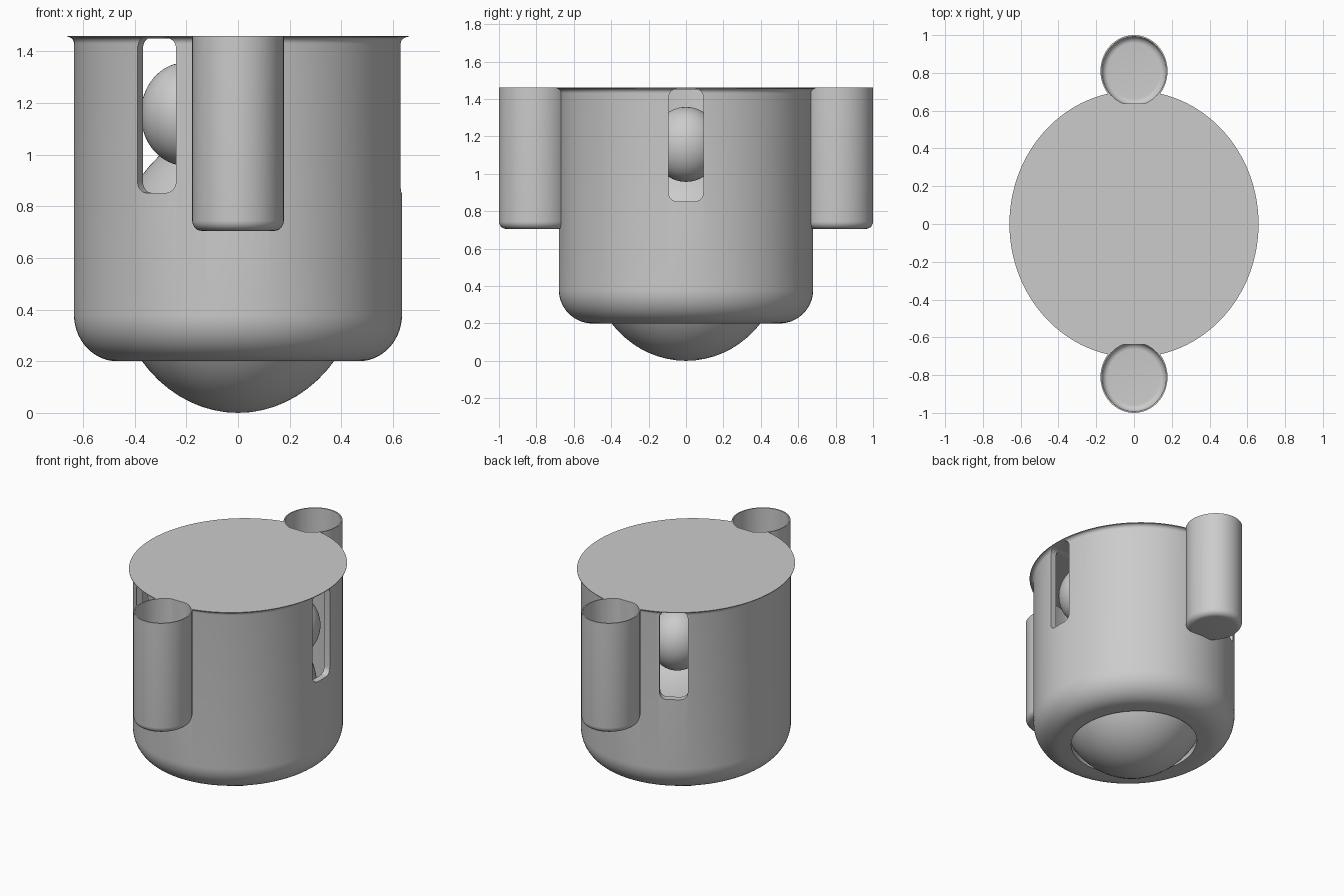
import bpy, bmesh
from math import cos, sin, pi, radians
from mathutils import Matrix, Vector

if "Cube" in bpy.data.objects:
    bpy.data.objects.remove(bpy.data.objects["Cube"])

GREY = (0.6, 0.6, 0.6, 1)
mat = bpy.data.materials.new("plain grey")
mat.use_nodes = True
mat.diffuse_color = GREY
mat.node_tree.nodes["Principled BSDF"].inputs["Base Color"].default_value = GREY

# Every part is round at first, then narrowed slightly across x
NARROW = Matrix.Diagonal((0.934, 1, 1, 1))
TOP = 1.46


def make(name, bm, matrix=Matrix()):
    bmesh.ops.transform(bm, matrix=NARROW @ matrix, verts=bm.verts)
    bmesh.ops.recalc_face_normals(bm, faces=bm.faces)
    mesh = bpy.data.meshes.new(name)
    bm.to_mesh(mesh)
    bm.free()
    mesh.materials.append(mat)
    ob = bpy.data.objects.new(name, mesh)
    bpy.context.collection.objects.link(ob)
    return ob


def arc(cx, cz, r, a0, a1, n=10):
    angles = [radians(a0 + (a1 - a0) * i / n) for i in range(n + 1)]
    return [(cx + r * cos(a), cz + r * sin(a)) for a in angles]


def lathe(profile, steps=96):
    bm = bmesh.new()
    vs = [bm.verts.new((r, 0, z)) for r, z in profile]
    es = [bm.edges.new((vs[i - 1], vs[i])) for i in range(len(vs))]
    bmesh.ops.spin(bm, geom=vs + es, cent=(0, 0, 0), axis=(0, 0, 1),
                   angle=2 * pi, steps=steps, use_merge=True)
    bmesh.ops.remove_doubles(bm, verts=bm.verts, dist=1e-5)
    # Drop leftovers lying on the axis
    loose = [e for e in bm.edges if not e.link_faces]
    bmesh.ops.delete(bm, geom=loose, context='EDGES')
    return bm


def clip(bm, y):
    # Keep the side beyond y and close the cut
    cut = bmesh.ops.bisect_plane(bm, geom=bm.verts[:] + bm.edges[:] + bm.faces[:],
                                 plane_co=(0, y, 0), plane_no=(0, 1, 0), clear_inner=True)
    edges = [g for g in cut["geom_cut"] if isinstance(g, bmesh.types.BMEdge)]
    bmesh.ops.holes_fill(bm, edges=edges)
    return bm


def subtract(ob, cutters):
    for c in cutters:
        c.hide_render = True
        m = ob.modifiers.new("cut", 'BOOLEAN')
        m.operation, m.solver, m.object = 'DIFFERENCE', 'EXACT', c
    graph = bpy.context.evaluated_depsgraph_get()
    ob.data = bpy.data.meshes.new_from_object(ob.evaluated_get(graph))
    ob.modifiers.clear()
    for c in cutters:
        bpy.data.objects.remove(c)


def cup_solid(r, bottom, top, fillet, cut_y):
    bm = lathe([(0, bottom)] + arc(r - fillet, bottom + fillet, fillet, -90, 0, 8)
               + [(r, top), (0, top)], 64)
    bmesh.ops.translate(bm, vec=Vector((0, 0.81, 0)), verts=bm.verts)
    return clip(bm, cut_y)


def slot_solid():
    bm = bmesh.new()
    low, high = 0.852, TOP - 0.005
    bmesh.ops.create_cube(bm, size=1, matrix=Matrix.Translation((0.65, 0, (low + high) / 2))
                          @ Matrix.Diagonal((0.4, 0.185, high - low, 1)))
    along = [e for e in bm.edges if abs(e.verts[0].co.x - e.verts[1].co.x) > 0.1]
    bmesh.ops.bevel(bm, geom=along, offset=0.045, segments=6, profile=0.5, affect='EDGES')
    return bm


def ball(name, radius, height, matrix):
    bm = bmesh.new()
    bmesh.ops.create_uvsphere(bm, u_segments=64, v_segments=32, radius=1)
    return make(name, bm, matrix @ Matrix.Diagonal((radius, radius, height, 1)))


# Hollow body: rounded base with a hole, flared rim, closed top
body = make("body", lathe(
    [(0.425, 0.2)] + arc(0.5, 0.38, 0.18, -90, 0, 14)
    + arc(0.706, 1.43, 0.026, 180, 90, 6) + [(0.706, TOP), (0, TOP), (0, TOP - 0.01), (0.635, TOP - 0.01)]
    + arc(0.5, 0.38, 0.135, 0, -90, 14) + [(0.425, 0.245)], 128))
parts = [body]
cutters = []

# Three slots around the body, with a small ball behind each
for i, side in enumerate(("left", "back", "front")):
    turn = Matrix.Rotation(i * 2 * pi / 3, 4, 'Z')
    cutters.append(make("slot_cutter", slot_solid(), turn))
    parts.append(ball("small_ball_" + side, 0.186, 0.2, turn @ Matrix.Translation((0.435, 0, 1.157))))

# Open cups set into the back and front walls
for side, angle in (("back", 0), ("front", pi)):
    turn = Matrix.Rotation(angle, 4, 'Z')
    cutters.append(make("cup_cutter", cup_solid(0.19, 0.705, 1.6, 0.04, 0.632), turn))
    cup = make("cup_" + side, cup_solid(0.19, 0.705, TOP, 0.04, 0.632), turn)
    subtract(cup, [make("hollow_cutter", cup_solid(0.182, 0.713, 1.6, 0.035, 0.638), turn)])
    parts.append(cup)
subtract(body, cutters)

# Large ball showing through the base
parts.append(ball("large_ball", 0.52, 0.56, Matrix.Translation((0, 0, 0.56))))

# Smooth rounded surfaces, keep real edges sharp
bpy.ops.object.select_all(action='DESELECT')
for ob in parts:
    ob.select_set(True)
bpy.context.view_layer.objects.active = body
bpy.ops.object.shade_smooth_by_angle(angle=radians(30))
